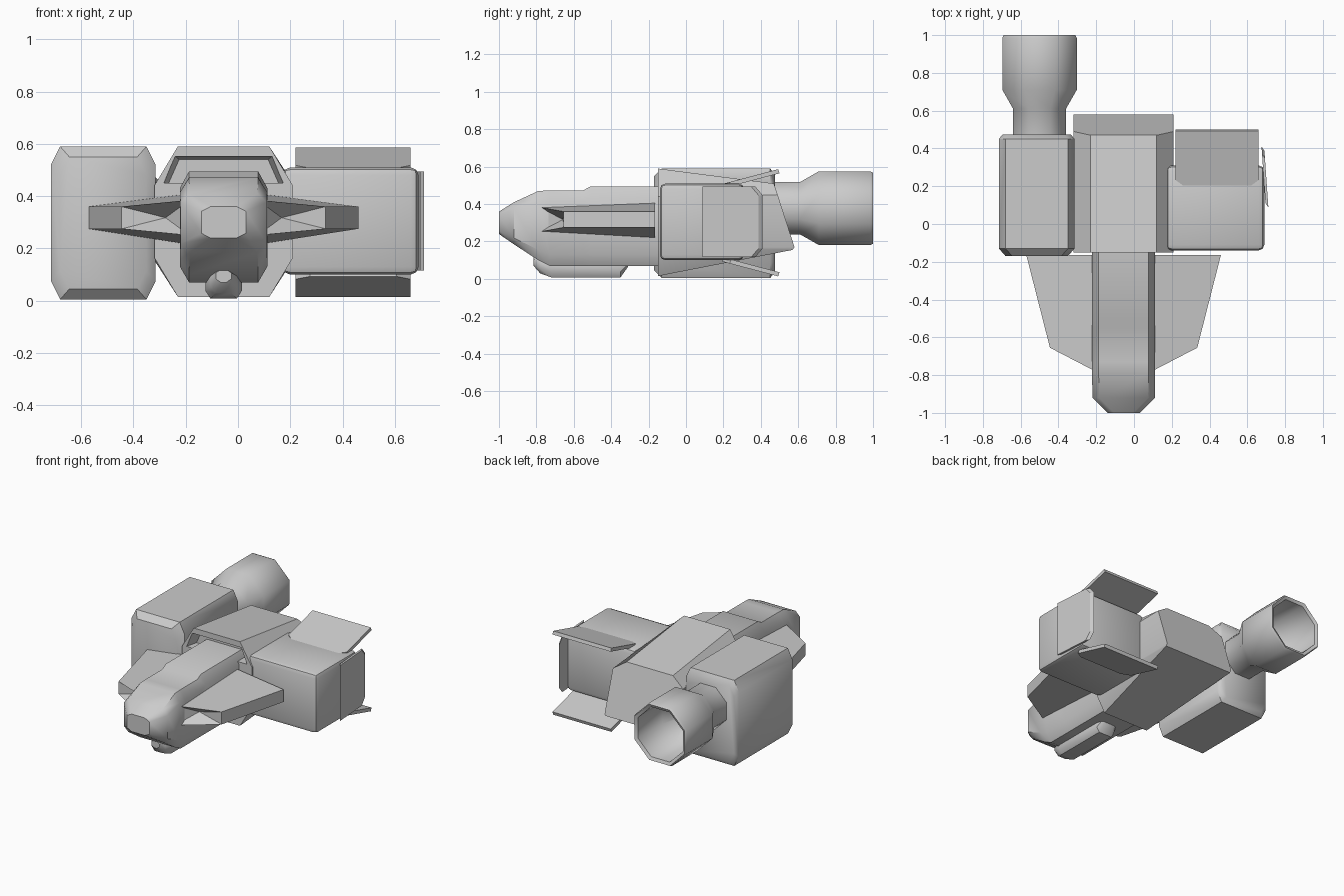
import bpy, bmesh, math
from mathutils import Vector, Matrix

if "Cube" in bpy.data.objects:
    bpy.data.objects.remove(bpy.data.objects["Cube"], do_unlink=True)

grey = bpy.data.materials.new("hull_grey")
grey.use_nodes = True
grey.diffuse_color = (0.6, 0.6, 0.6, 1)
grey.node_tree.nodes["Principled BSDF"].inputs["Base Color"].default_value = (0.6, 0.6, 0.6, 1)

MID = -0.055  # centre line of hull and nose


def finish(name, bm, angle=0):
    """Turn a bmesh into a named object, smooth below the given angle."""
    bmesh.ops.recalc_face_normals(bm, faces=bm.faces)
    mesh = bpy.data.meshes.new(name)
    bm.to_mesh(mesh)
    bm.free()
    mesh.materials.append(grey)
    ob = bpy.data.objects.new(name, mesh)
    bpy.context.scene.collection.objects.link(ob)
    if angle:
        bpy.ops.object.select_all(action='DESELECT')
        ob.select_set(True)
        bpy.context.view_layer.objects.active = ob
        bpy.ops.object.shade_smooth_by_angle(angle=math.radians(angle))
    return ob


def loft(rings, closed=False):
    """Skin a row of equal rings; cap the ends or join last to first."""
    bm = bmesh.new()
    loops = [[bm.verts.new(p) for p in ring] for ring in rings]
    n = len(loops[0])
    pairs = list(zip(loops, loops[1:]))
    if closed:
        pairs.append((loops[-1], loops[0]))
    for a, b in pairs:
        for i in range(n):
            j = (i + 1) % n
            bm.faces.new((a[i], a[j], b[j], b[i]))
    if not closed:
        bm.faces.new(loops[0])
        bm.faces.new(loops[-1])
    return bm


def octagon(y, w, low, high, cx, cut_x, cut_z):
    """Chamfered rectangle across the length of the ship."""
    half = [(w - cut_x, high), (w, high - cut_z), (w, low + cut_z), (w - cut_x, low)]
    pts = half + [(-x, z) for x, z in reversed(half)]
    return [(cx + x, y, z) for x, z in pts]


def box(name, lo, hi, bevel):
    bm = bmesh.new()
    size = [b - a for a, b in zip(lo, hi)]
    centre = [(a + b) / 2 for a, b in zip(lo, hi)]
    bmesh.ops.create_cube(bm, size=1, matrix=Matrix.Translation(centre) @ Matrix.Diagonal((*size, 1)))
    bmesh.ops.bevel(bm, geom=bm.edges[:], offset=bevel, segments=2, affect='EDGES', profile=0.5)
    return finish(name, bm, 40)


# Central hull: octagonal front, raked back end
front = octagon(-0.15, 0.265, 0.015, 0.59, MID, 0.09, 0.15)
rake = [(0.47, 0.51), (0.49, 0.45), (0.58, 0.17), (0.57, 0.155)]
back = [(x, *yz) for (x, _, _), yz in zip(front, rake + rake[::-1])]
back = [(MID + math.copysign(0.265, x - MID) if z < 0.4 else x, y, z) for x, y, z in back]
hull = finish("central_hull", loft([front, back]), 35)

# Recess under the front lip of the hull
recess = [[(MID + sx * w, y, z) for sx, w, z in
           ((-1, a, 0.45), (1, a, 0.45), (1, b, top), (-1, b, top))]
          for y, a, b, top in ((-0.2, 0.24, 0.195, 0.56), (-0.07, 0.21, 0.17, 0.54))]
cutter = finish("recess_cutter", loft(recess))
cutter.hide_render = True
cutter.hide_viewport = True
cutter.display_type = 'WIRE'
cut = hull.modifiers.new("recess", 'BOOLEAN')
cut.operation = 'DIFFERENCE'
cut.object = cutter
cut.solver = 'EXACT'

# Nose section
stations = [(-1, 0.085, 0.24, 0.36), (-0.92, 0.165, 0.185, 0.41), (-0.79, 0.167, 0.10, 0.47),
            (-0.73, 0.167, 0.07, 0.473), (-0.55, 0.167, 0.07, 0.473),
            (-0.51, 0.167, 0.07, 0.495), (-0.06, 0.167, 0.07, 0.495)]
finish("nose", loft([octagon(y, w, lo, hi, MID, 0.035, 0.15 * (hi - lo))
                     for y, w, lo, hi in stations]), 40)

# Chin pod below the nose
pod = [(-0.815, 0.03, 0.07, 0.12), (-0.78, 0.05, 0.03, 0.12), (-0.72, 0.07, 0.008, 0.12),
       (-0.35, 0.07, 0.008, 0.12), (-0.31, 0.055, 0.065, 0.12)]
finish("chin_pod", loft([octagon(y, w, lo, hi, MID, 0.02, 0.03 * (hi - lo) / 0.11)
                         for y, w, lo, hi in pod]), 40)


# Wings with a hollow leading edge
def wing(name, side):
    plan = [(0.13, -0.79, 0.25, 0.385), (0.39, -0.655, 0.275, 0.36),
            (0.515, -0.165, 0.275, 0.36), (0.13, -0.165, 0.215, 0.41)]
    rings = [[(MID + side * p[0], p[1], p[k]) for p in plan] for k in (2, 3)]
    bm = loft(rings)
    bm.normal_update()
    lead = min(bm.faces, key=lambda f: f.calc_center_median().y)
    inner = bmesh.ops.poke(bm, faces=[lead])["verts"]
    for v in inner:
        v.co += Vector((-side * 0.03, 0.07, 0))
    finish(name, bm)


wing("left_wing", 1)
wing("right_wing", -1)

# Side pods
box("left_pod", (0.17, -0.14, 0.10), (0.69, 0.31, 0.51), 0.03)
pod_rings = [octagon(y, w, lo, hi, -0.515, 0.035, 0.07)
             for y, w, lo, hi in ((-0.17, 0.165, 0.045, 0.55), (-0.13, 0.2, 0.005, 0.59),
                                  (0.45, 0.2, 0.005, 0.59), (0.475, 0.18, 0.035, 0.56))]
finish("right_pod", loft(pod_rings), 40)


# Thin flared fins around the back of the left pod
def fin(name, place):
    outline = [(-0.22, 0.24), (-0.165, 0.2), (0.165, 0.2), (0.22, 0.24), (0.22, 0.5), (-0.22, 0.5)]
    rings = [[place(u, v, t) for u, v in outline] for t in (0, 0.022)]
    finish(name, loft(rings))


fin("upper_fin", lambda u, v, t: (0.44 + u, v - t / 3, 0.485 + (v - 0.2) * 0.265 + t))
fin("lower_fin", lambda u, v, t: (0.44 + u, v - t / 3, 0.115 - (v - 0.2) * 0.265 - t))
fin("side_fin", lambda u, v, t: (0.675 + (v - 0.2) * 0.07 + t * 0.7, 0.61 - v - t, 0.305 + u * 0.86))


# Engine bell with an open end
bell = [(0.40, 0.14), (0.61, 0.14), (0.71, 0.197), (0.985, 0.197), (1.0, 0.19),
        (0.99, 0.17), (0.74, 0.16), (0.62, 0.03), (0.40, 0.03)]
turns = [math.radians(22.5 + 45 * i) for i in range(8)]
grow = 1 / math.cos(math.radians(22.5))
finish("engine_bell", loft([[(-0.50 + r * grow * math.cos(a), y, 0.378 + r * grow * math.sin(a))
                             for a in turns] for y, r in bell], closed=True), 46)
